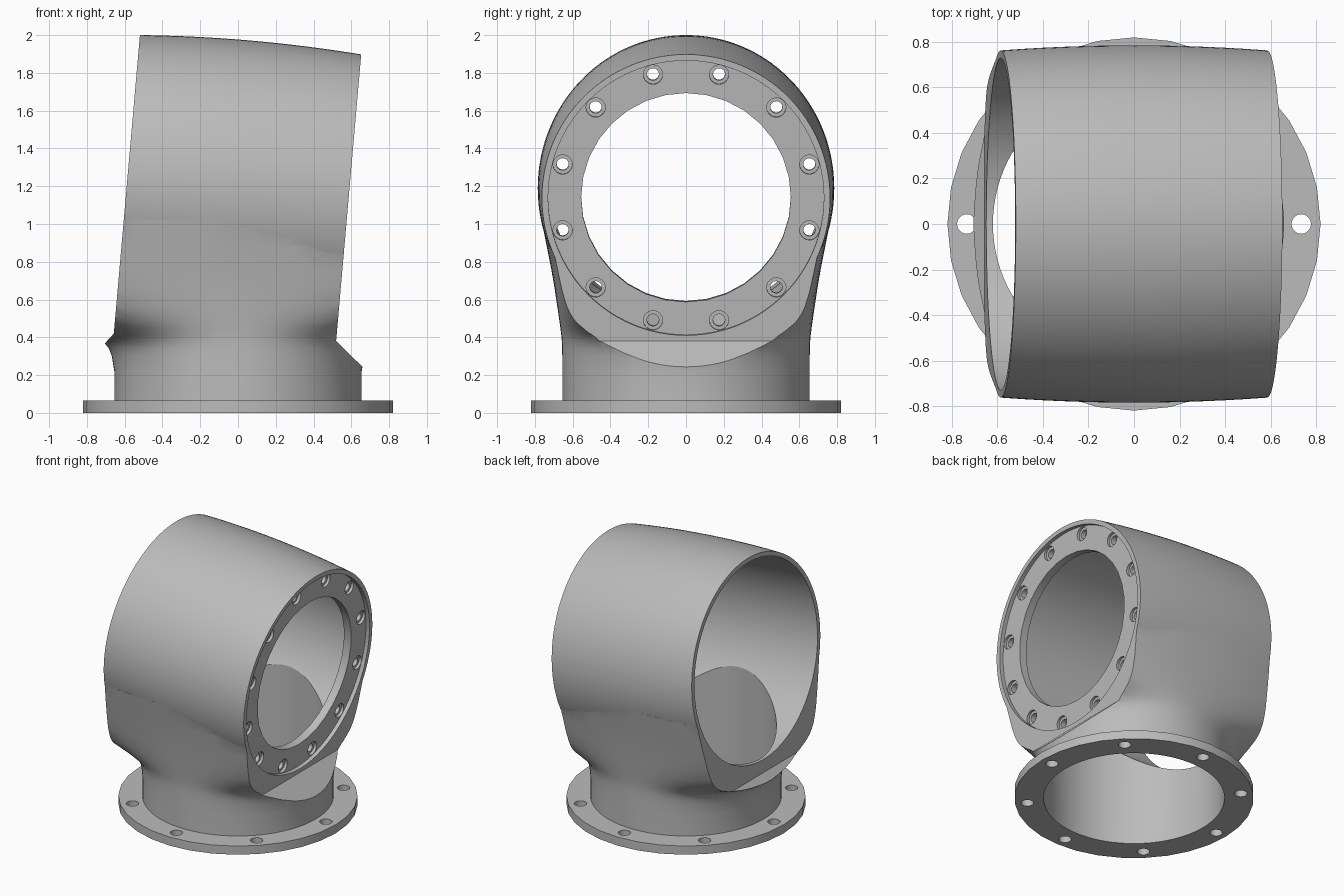
import bpy, bmesh
from math import sin, cos, tan, pi, radians
from mathutils import Matrix, Vector

cube = bpy.data.objects.get("Cube")
if cube:
    bpy.data.objects.remove(cube)

TILT = radians(5)
AXIS_Z = 1.189      # height of the barrel axis at the centre
HALF = 0.588        # half length of the barrel
BORE = 0.62
BARREL = Matrix.Translation((0, 0, AXIS_Z)) @ Matrix.Rotation(pi / 2 + TILT, 4, 'Y')

grey = bpy.data.materials.new("cast_grey")
grey.use_nodes = True
grey.diffuse_color = (0.5, 0.5, 0.5, 1)
grey.node_tree.nodes["Principled BSDF"].inputs["Base Color"].default_value = (0.5, 0.5, 0.5, 1)


def make(name, bm, matrix=Matrix()):
    bm.transform(matrix)
    bmesh.ops.recalc_face_normals(bm, faces=bm.faces)
    mesh = bpy.data.meshes.new(name)
    bm.to_mesh(mesh)
    bm.free()
    mesh.materials.append(grey)
    ob = bpy.data.objects.new(name, mesh)
    bpy.context.collection.objects.link(ob)
    return ob


def loft(name, sections, sides=96, matrix=Matrix()):
    """Closed solid through elliptical sections (height, x radius, y radius)."""
    bm = bmesh.new()
    rings = [[bm.verts.new((a * cos(2 * pi * i / sides), b * sin(2 * pi * i / sides), z))
              for i in range(sides)] for z, a, b in sections]
    for lo, hi in zip(rings, rings[1:]):
        for i in range(sides):
            j = (i + 1) % sides
            bm.faces.new((lo[i], lo[j], hi[j], hi[i]))
    bm.faces.new(rings[0])
    bm.faces.new(rings[-1])
    return make(name, bm, matrix)


def rod(name, r, z0, z1, sides=32, matrix=Matrix(), x=0, y=0):
    return loft(name, [(z0, r, r), (z1, r, r)], sides, matrix @ Matrix.Translation((x, y, 0)))


def prism(name, profile):
    """Extrude an x-z outline across the whole depth."""
    bm = bmesh.new()
    face = bm.faces.new([bm.verts.new((x, -2, z)) for x, z in profile])
    ext = bmesh.ops.extrude_face_region(bm, geom=[face])
    bmesh.ops.translate(bm, vec=(0, 4, 0),
                        verts=[v for v in ext["geom"] if isinstance(v, bmesh.types.BMVert)])
    return make(name, bm)


def boolean(target, tool, operation='DIFFERENCE'):
    mod = target.modifiers.new("cut", 'BOOLEAN')
    mod.operation = operation
    mod.solver = 'EXACT'
    mod.object = tool
    bpy.context.view_layer.objects.active = target
    bpy.ops.object.modifier_apply(modifier=mod.name)
    bpy.data.objects.remove(tool)


def face_x(u, z):
    """x of the tilted plane across the barrel at axial distance u."""
    return u / cos(TILT) + (z - AXIS_Z) * tan(TILT)


# Neck flaring upward into the barrel
housing = loft("elbow_housing", [
    (0.065, 0.655, 0.655), (0.22, 0.655, 0.655), (0.3, 0.668, 0.655), (0.34, 0.683, 0.656),
    (0.375, 0.71, 0.657), (0.41, 0.78, 0.66), (0.45, 0.92, 0.665), (0.5, 1.15, 0.672),
    (0.56, 1.4, 0.681), (0.66, 1.7, 0.696), (0.76, 1.85, 0.713), (0.88, 1.95, 0.737),
    (1.02, 2.0, 0.765)], 128)

# Slightly bulged barrel
stations = [-0.64 + 0.08 * k for k in range(17)]
barrel = loft("barrel", [(u, 0.785 - 0.064 * u * u, 0.785 - 0.064 * u * u) for u in stations],
              128, BARREL)
boolean(housing, barrel, 'UNION')

# Trim both ends square to the barrel, with sloping shoulders below
boolean(housing, prism("trim_left", [(face_x(HALF, 0.38), 0.38), (0.75, 0.155), (3, 0.155),
                                     (3, 2.3), (face_x(HALF, 2.3), 2.3)]))
boolean(housing, prism("trim_right", [(face_x(-HALF, 0.42), 0.42), (-0.76, 0.308), (-3, 0.308),
                                      (-3, 2.3), (face_x(-HALF, 2.3), 2.3)]))

# Vertical bore, stopped under the shoulder and behind the ring plate
back = HALF - 0.09
neck_bore = rod("neck_bore", BORE, -0.1, 0.95, 96)
boolean(neck_bore, prism("bore_stop", [(face_x(back, 0.4), 0.4), (0.73, 0.1), (2, 0.1), (2, 1.5),
                                       (face_x(back, 1.5), 1.5)]))
boolean(housing, neck_bore)

# Barrel bore, ring plate recess and opening
boolean(housing, rod("barrel_bore", 0.73, -1, back, 96, BARREL))
boolean(housing, rod("ring_recess", 0.73, HALF - 0.03, 0.8, 96, BARREL))
boolean(housing, rod("ring_opening", 0.555, 0.4, 0.8, 32, BARREL))

# Counterbored bolt holes around the ring plate
for k in range(12):
    a = radians(15 + 30 * k)
    x, y = 0.676 * cos(a), 0.676 * sin(a)
    boolean(housing, rod("bolt_hole", 0.032, 0.45, 0.7, 16, BARREL, x, y))
    boolean(housing, rod("counterbore", 0.051, HALF - 0.05, 0.7, 24, BARREL, x, y))

# Small index notch on top of the rim
bm = bmesh.new()
bmesh.ops.create_cube(bm, size=1, matrix=Matrix.Translation((-0.77, 0, 0.57)) @
                      Matrix.Diagonal((0.06, 0.014, 0.1, 1)))
boolean(housing, make("notch", bm, BARREL))

# Base flange with eight bolt holes
flange = rod("base_flange", 0.82, 0, 0.065, 32)
boolean(flange, rod("flange_bore", BORE, -0.1, 0.2, 96))
for k in range(8):
    a = k * pi / 4
    boolean(flange, rod("flange_hole", 0.043, -0.1, 0.2, 20, Matrix(), 0.735 * cos(a), 0.735 * sin(a)))

# Smooth shading with crisp machined edges
bpy.ops.object.select_all(action='DESELECT')
for ob in (housing, flange):
    ob.select_set(True)
bpy.context.view_layer.objects.active = housing
bpy.ops.object.shade_smooth_by_angle(angle=radians(30))
